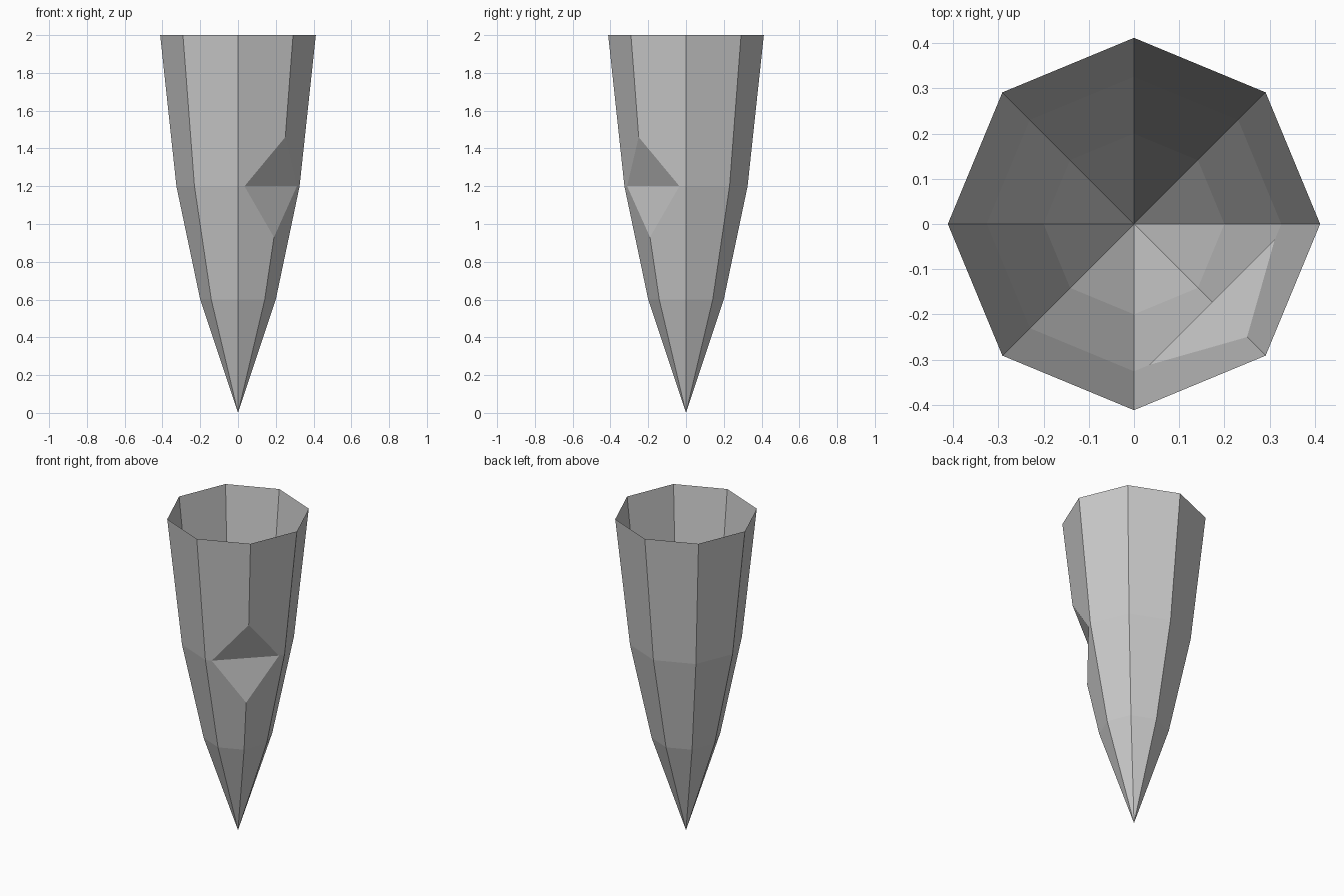
import bpy, bmesh
from math import cos, sin, pi

if "Cube" in bpy.data.objects:
    bpy.data.objects.remove(bpy.data.objects["Cube"])

SIDES = 8
NOTCH = 7                                   # corner at front right
PROFILE = [(0.20, 0.6), (0.326, 1.2), (0.412, 2.0)]

bm = bmesh.new()

# Octagonal rings rising from a pointed tip
tip = bm.verts.new((0, 0, 0))
rings = [[bm.verts.new((r * cos(2 * pi * i / SIDES), r * sin(2 * pi * i / SIDES), z))
          for i in range(SIDES)] for r, z in PROFILE]
low, mid, top = rings
corner = mid[NOTCH]


def between(other, t):
    return bm.verts.new(corner.co.lerp(other.co, t))


# Notch points, all lying on the wall around the chipped corner
left = between(mid[NOTCH - 1], 0.85)
right = between(mid[0], 0.85)
upper = between(top[NOTCH], 0.325)
lower = between(low[NOTCH], 0.45)

# Wall panels, with the chipped corner swapped for the notch outline
chips = {(0, NOTCH - 1): [lower, left], (0, NOTCH): [right, lower],
         (1, NOTCH - 1): [left, upper], (1, NOTCH): [upper, right]}
for i in range(SIDES):
    j = (i + 1) % SIDES
    bm.faces.new((tip, low[j], low[i]))
    for level in range(2):
        a, b = rings[level], rings[level + 1]
        loop = []
        for v in (a[i], a[j], b[j], b[i]):
            loop += chips[level, i] if v is corner else [v]
        bm.faces.new(loop)

# Two flat facets of the notch
bm.faces.new((left, right, upper))
bm.faces.new((right, left, lower))
bm.verts.remove(corner)
bmesh.ops.recalc_face_normals(bm, faces=bm.faces)

mesh = bpy.data.meshes.new("tapered_shell")
bm.to_mesh(mesh)
bm.free()
shell = bpy.data.objects.new("tapered_shell", mesh)
bpy.context.collection.objects.link(shell)
